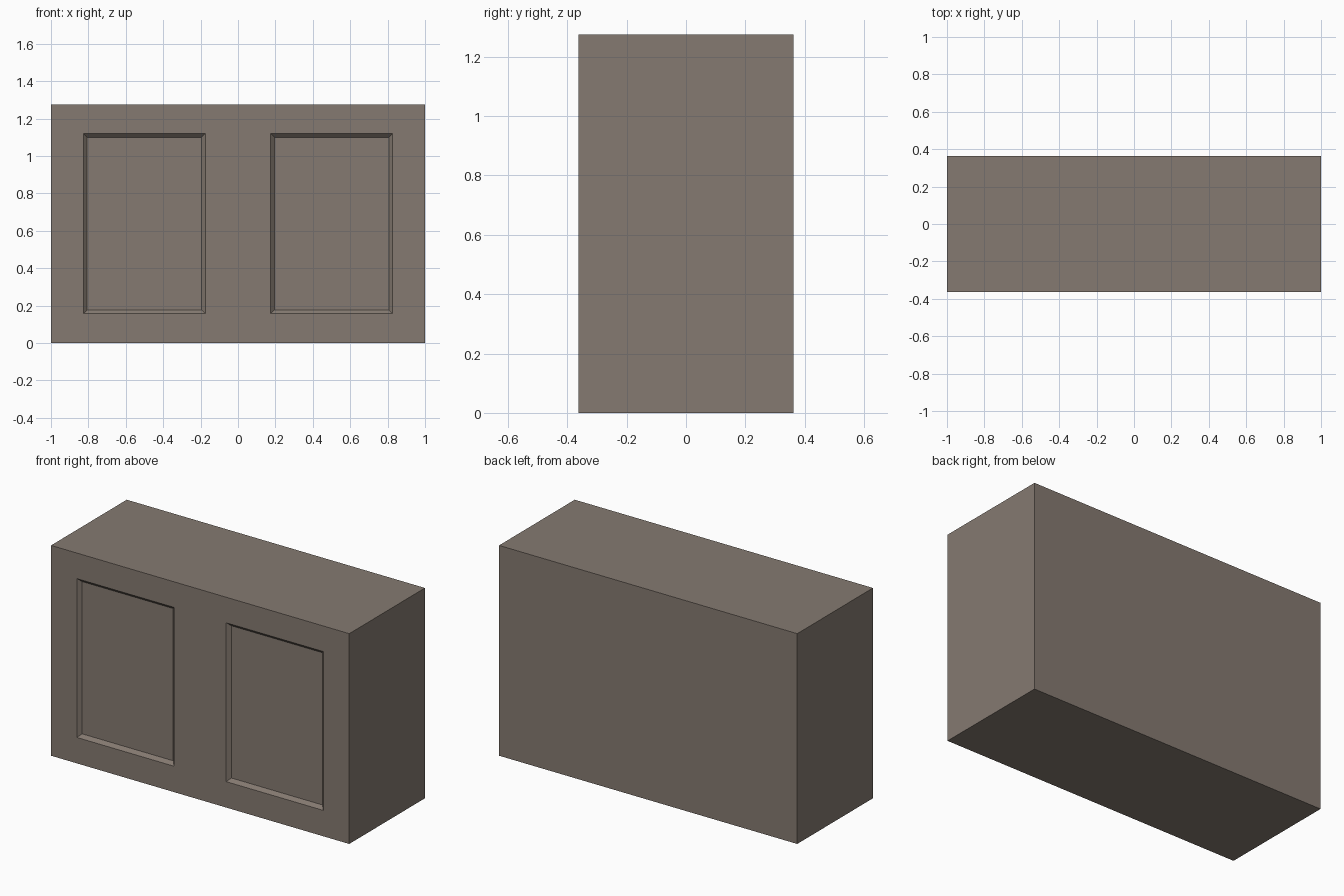
import bpy, bmesh
from mathutils import Matrix, Vector

if "Cube" in bpy.data.objects:
    bpy.data.objects.remove(bpy.data.objects["Cube"])

W, D, H = 2.0, 0.725, 1.275
PANEL_X = (0.175, 0.826)   # mirrored to the left side
PANEL_Z = (0.157, 1.12)
BEVEL, DEPTH = 0.02, 0.02

# cabinet body
bm = bmesh.new()
bmesh.ops.create_cube(bm, size=1, matrix=Matrix.Translation((0, 0, H / 2)) @ Matrix.Diagonal((W, D, H, 1)))

# cut the front into frame strips and panel fields
cuts = [((s * x, 0, 0), (1, 0, 0)) for s in (-1, 1) for x in PANEL_X]
cuts += [((0, 0, z), (0, 0, 1)) for z in PANEL_Z]
for co, no in cuts:
    bmesh.ops.bisect_plane(bm, geom=bm.verts[:] + bm.edges[:] + bm.faces[:],
                           plane_co=Vector(co), plane_no=Vector(no))
bm.normal_update()

# sink the two panels with sloped edges
panels = []
for f in bm.faces:
    c = f.calc_center_median()
    if f.normal.y < -0.9 and PANEL_X[0] < abs(c.x) < PANEL_X[1] and PANEL_Z[0] < c.z < PANEL_Z[1]:
        panels.append(f)
bmesh.ops.inset_individual(bm, faces=panels, thickness=BEVEL, depth=-DEPTH, use_even_offset=True)

mesh = bpy.data.meshes.new("cabinet_body")
bm.to_mesh(mesh)
bm.free()
body = bpy.data.objects.new("cabinet_body", mesh)
bpy.context.collection.objects.link(body)

# muted brown paint
mat = bpy.data.materials.new("brown_paint")
mat.diffuse_color = (0.235, 0.195, 0.165, 1)
mat.use_nodes = True
mat.node_tree.nodes["Principled BSDF"].inputs["Base Color"].default_value = mat.diffuse_color
mesh.materials.append(mat)
